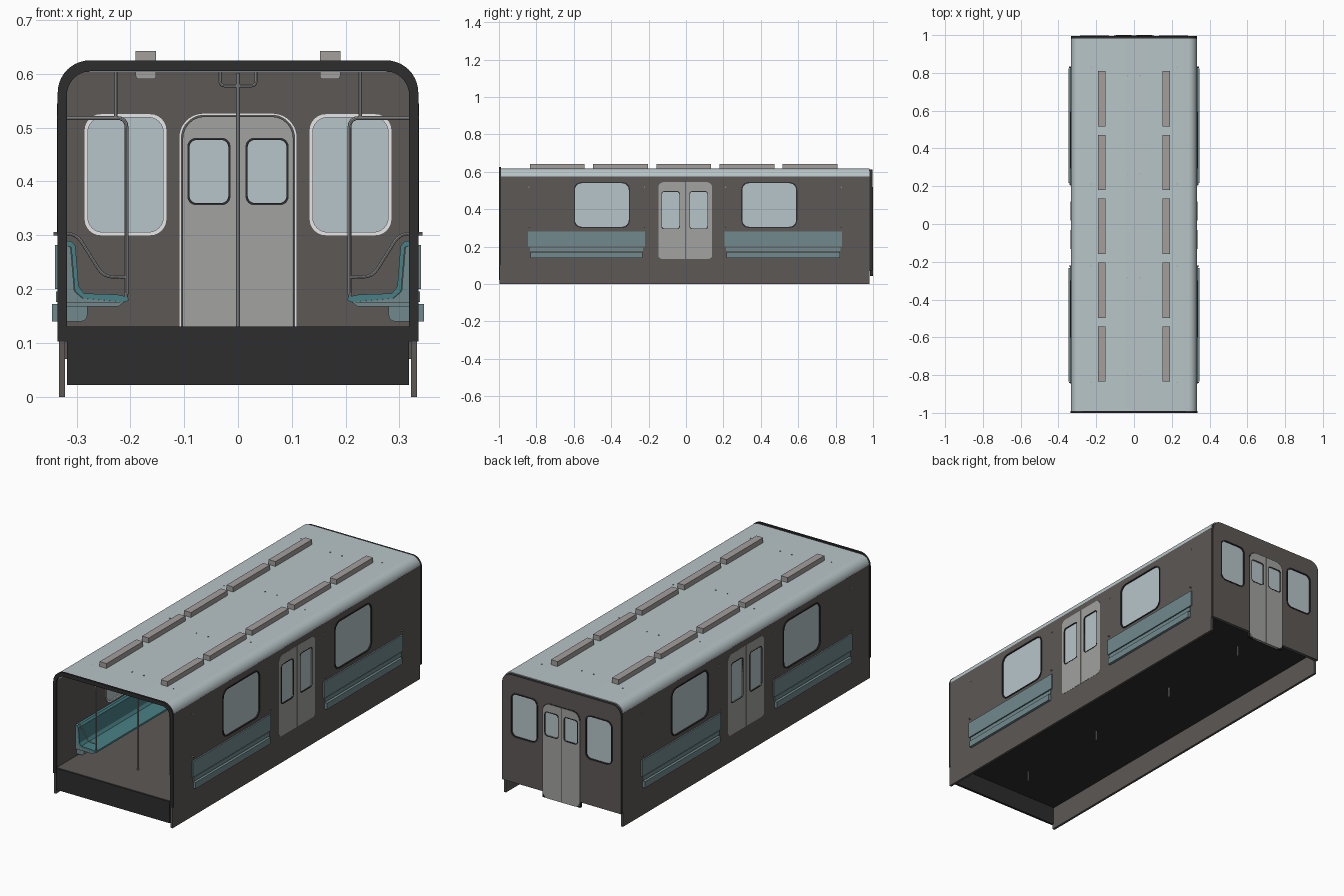
import bpy, bmesh, math
from mathutils import Vector

if "Cube" in bpy.data.objects:
    bpy.data.objects.remove(bpy.data.objects["Cube"])


def mat(name, rgb):
    m = bpy.data.materials.new(name)
    m.diffuse_color = (*rgb, 1)
    m.use_nodes = True
    m.node_tree.nodes["Principled BSDF"].inputs["Base Color"].default_value = m.diffuse_color
    return m


WALL = mat("wall_brown_grey", (0.108, 0.098, 0.093))
DARK = mat("dark_trim", (0.026, 0.026, 0.026))
ROOF = mat("roof_pale_blue", (0.48, 0.56, 0.575))
GLASS = mat("window_glass", (0.47, 0.56, 0.59))
DOOR = mat("door_grey", (0.36, 0.36, 0.35))
WHITE = mat("frame_white", (0.85, 0.85, 0.85))
STEEL = mat("rail_steel", (0.33, 0.33, 0.33))
TEAL = mat("seat_teal", (0.064, 0.214, 0.233))
SHELL = mat("seat_shell_teal", (0.165, 0.255, 0.27))
LAMP = mat("lamp_grey", (0.36, 0.345, 0.335))


def finish(name, curve, material, place=None):
    """Turn a curve into a clean mesh object, moving its points with place()."""
    tmp = bpy.data.objects.new("tmp", curve)
    bpy.context.collection.objects.link(tmp)
    dg = bpy.context.evaluated_depsgraph_get()
    me = bpy.data.meshes.new_from_object(tmp.evaluated_get(dg))
    bpy.data.objects.remove(tmp)
    bm = bmesh.new()
    bm.from_mesh(me)
    bmesh.ops.remove_doubles(bm, verts=bm.verts, dist=1e-5)
    if place:
        for v in bm.verts:
            v.co = place(*v.co)
    bmesh.ops.recalc_face_normals(bm, faces=bm.faces)
    bm.to_mesh(me)
    bm.free()
    me.materials.clear()
    me.materials.append(material)
    ob = bpy.data.objects.new(name, me)
    bpy.context.collection.objects.link(ob)
    return ob


def add_spline(curve, pts, cyclic):
    s = curve.splines.new('POLY')
    s.points.add(len(pts) - 1)
    for p, co in zip(s.points, pts):
        p.co = (*co, 1) if len(co) == 3 else (*co, 0, 1)
    s.use_cyclic_u = cyclic


def panel(name, loops, axis, pos, depth, material):
    """Extrude an outline (further loops are holes) along x or y."""
    c = bpy.data.curves.new(name, 'CURVE')
    c.dimensions, c.fill_mode, c.extrude = '2D', 'BOTH', depth / 2
    for loop in loops:
        add_spline(c, loop, True)
    if axis == 'x':
        place = lambda u, v, w: Vector((pos + w, u, v))
    else:
        place = lambda u, v, w: Vector((u, pos + w, v))
    return finish(name, c, material, place)


def tube(name, pts, r=0.0035, bend=0.018):
    """Round rail through a few points, with bent corners."""
    pts = [Vector(p) for p in pts]
    path = [pts[0]]
    for a, b, c in zip(pts, pts[1:], pts[2:]):
        p, q = b + (a - b).normalized() * bend, b + (c - b).normalized() * bend
        path += [p * (1 - t) ** 2 + b * 2 * t * (1 - t) + q * t * t for t in (0, .25, .5, .75, 1)]
    path.append(pts[-1])
    c = bpy.data.curves.new(name, 'CURVE')
    c.dimensions, c.bevel_depth, c.bevel_resolution, c.use_fill_caps = '3D', r, 2, True
    add_spline(c, [tuple(p) for p in path], False)
    return finish(name, c, STEEL)


def rr(u0, u1, v0, v1, r, n=6):
    """Rounded rectangle; r is one radius or (bl, br, tr, tl)."""
    rs = r if isinstance(r, tuple) else (r,) * 4
    out = []
    for i, (u, v, su, sv) in enumerate(((u0, v0, 1, 1), (u1, v0, -1, 1), (u1, v1, -1, -1), (u0, v1, 1, -1))):
        q = rs[i]
        for k in range(n + 1 if q else 1):
            a = math.pi + i * math.pi / 2 + k / n * math.pi / 2
            out.append((u + su * q + q * math.cos(a), v + sv * q + q * math.sin(a)) if q else (u, v))
    return out


def arch(w, z0, z1, r):
    return rr(-w, w, z0, z1, (0, 0, r, r), 10)


def box(name, x, y, z, material):
    return panel(name, [rr(*x, *z, 0)], 'y', (y[0] + y[1]) / 2, y[1] - y[0], material)


def window(name, axis, pos, out, rect, r, t=0.006):
    """Glass pane with a dark outer and a white inner frame ring."""
    u0, u1, v0, v1 = rect
    hole = rr(u0 + t, u1 - t, v0 + t, v1 - t, r - t / 2)
    panel(name + "_glass", [rr(u0 + t / 2, u1 - t / 2, v0 + t / 2, v1 - t / 2, r)], axis, pos, 0.005, GLASS)
    panel(name + "_outer_frame", [rr(*rect, r), hole], axis, pos + out * 0.005, 0.008, DARK)
    panel(name + "_inner_frame", [rr(*rect, r), hole], axis, pos - out * 0.005, 0.008, WHITE)


def door(name, axis, pos, out, rect, r, panes):
    """Two sliding leaves with a window each, plus a surrounding frame."""
    u0, u1, v0, v1 = rect
    mid = (u0 + u1) / 2
    for i, pane in enumerate(panes):
        a, b = ((u0, mid - .0015), (mid + .0015, u1))[i]
        rad = ((r * .6, 0, 0, r), (0, r * .6, r, 0))[i]
        p0, p1, q0, q1 = pane
        ring = rr(p0 - .004, p1 + .004, q0 - .004, q1 + .004, .016)
        panel(name + "_leaf", [rr(a, b, v0, v1, rad), rr(*pane, .013)], axis, pos, 0.014, DOOR)
        panel(name + "_pane", [rr(p0 - .002, p1 + .002, q0 - .002, q1 + .002, .013)], axis, pos, 0.005, GLASS)
        panel(name + "_pane_frame", [ring, rr(*pane, .013)], axis, pos, 0.016, DARK)
    panel(name + "_seam", [rr(mid - .003, mid + .003, v0 + .001, v1 - .001, 0)], axis, pos, 0.009, DARK)
    panel(name + "_frame", [rr(u0 - .004, u1 + .004, v0, v1 + .004, (0, 0, r, r)),
                            rr(u0, u1, v0 + .001, v1, (0, 0, r, r))], axis, pos - out * .002, 0.014, DARK)


# side walls with windows and doors
SIDE_WIN = [(-.60, -.30, .30, .545), (.295, .595, .30, .545)]
SIDE_DOOR = (-.148, .14, .135, .545)
for s in (-1, 1):
    x = s * .327
    panel("side_wall", [rr(-.998, .98, 0, .575, 0)] + [rr(*w, .04) for w in SIDE_WIN]
          + [rr(*SIDE_DOOR, (.018, .018, .03, .03))], 'x', x, .012, WALL)
    for w in SIDE_WIN:
        window("side_window", 'x', x, s, w, .04)
    door("side_door", 'x', x, s, SIDE_DOOR, .03, [(-.128, -.036, .297, .493), (.022, .114, .297, .493)])

# back wall with dark edges, windows and door
END_WIN = [(-.285, -.133, .30, .525), (.133, .285, .30, .525)]
END_DOOR = (-.102, .102, .042, .52)
back = panel("back_wall", [arch(.333, .07, .613, .05)] + [rr(*w, .03) for w in END_WIN]
             + [rr(-.102, .102, .075, .52, (0, 0, .04, .04))], 'y', .988, .016, WALL)
back.data.materials.append(DARK)
for f in back.data.polygons:
    if abs(f.normal.y) < .5 and (abs(f.center.x) > .3 or f.center.z > .56):
        f.material_index = 1
for w in END_WIN:
    window("end_window", 'y', .989, 1, w, .03)
door("end_door", 'y', .992, 1, END_DOOR, .04, [(-.09, -.018, .36, .477), (.018, .09, .36, .477)])
panel("end_door_inner_trim", [arch(.11, .13, .527, .046), arch(.105, .131, .523, .042)], 'y', .98, .008, WHITE)

# roof shell, front rim, floor and front apron
roof = arch(.333, .572, .617, .045)[2:]
inner = arch(.321, .572, .603, .031)[2:]
panel("roof", [[(.333, .572)] + roof + [(-.333, .572), (-.321, .572)] + inner[::-1] + [(.321, .572)]],
      'y', -.0075, 1.977, ROOF)
rim_out, rim_in = arch(.335, .103, .625, .06), arch(.318, .103, .605, .045)
panel("front_rim", [rim_out[1:] + rim_out[:1] + rim_in[:1] + rim_in[:0:-1]], 'y', -.995, .01, DARK)
box("floor_top", (-.321, .321), (-.99, .98), (.124, .13), WALL)
box("floor_underside", (-.321, .321), (-.99, .98), (.115, .124), DARK)
box("front_apron", (-.3175, .3175), (-1, -.988), (.022, .131), DARK)

# ceiling lamps that rise through the roof
for s in (-1, 1):
    for i in range(5):
        y0 = -.835 + i * .338
        xs = sorted((s * .152, s * .19))
        box("lamp_housing", xs, (y0, y0 + .293), (.6, .642), LAMP)
        panel("lamp_diffuser", [rr(xs[0], xs[1], .59, .604, (.006, .006, 0, 0))], 'y', y0 + .1465, .293, DOOR)

# bench seats, their shells and the boxes that show outside
CUSHION = [(.322, .29), (.31, .289), (.302, .28), (.296, .205), (.286, .192), (.225, .19), (.205, .186),
           (.203, .179), (.212, .176), (.288, .183), (.303, .196), (.310, .278), (.322, .282)]
BODY = [(.325, .283), (.311, .278), (.304, .196), (.289, .183), (.212, .176), (.222, .168), (.325, .168)]
for s in (-1, 1):
    for y0, y1 in ((-.845, -.22), (.205, .835)):
        yc, ln = (y0 + y1) / 2, y1 - y0
        panel("seat_cushion", [[(s * a, b) for a, b in CUSHION]], 'y', yc, ln, TEAL)
        panel("seat_body", [[(s * a, b) for a, b in BODY]], 'y', yc, ln - .004, SHELL)
        box("seat_back_plate", sorted((s * .325, s * .340)), (y0, y1), (.2, .282), SHELL)
        box("seat_base_plate", sorted((s * .325, s * .338)), (y0 + .01, y1 - .01), (.176, .196), SHELL)
        xs = sorted((s * .28, s * .346))
        rad = (.012, 0, 0, 0) if s > 0 else (0, .012, 0, 0)
        panel("seat_heater_box", [rr(*xs, .14, .172, rad)], 'y', yc, ln - .025, SHELL)

    # handrails at both ends of every bench
    for y in (-.84, -.222, .212, .83):
        tube("grab_rail", [(s * .336, y, .518), (s * .207, y, .518), (s * .207, y, .175), (s * .33, y, .175)])
        tube("arm_rail", [(s * .343, y, .303), (s * .3, y, .303), (s * .25, y, .223), (s * .207, y, .222)], .003)
        tube("rail_hanger", [(s * .227, y, .518), (s * .227, y, .619)], .003)

# centre poles with ceiling brackets
for y in (-.8, -.285, .265, .785):
    tube("centre_pole", [(0, y, .065), (0, y, .602)], .004)
    tube("pole_bracket", [(-.033, y, .62), (-.033, y, .578), (.033, y, .578), (.033, y, .62)], .003, .008)

# smooth shading on curved parts, sharp edges kept
for ob in bpy.context.collection.objects:
    ob.select_set(True)
    bpy.context.view_layer.objects.active = ob
bpy.ops.object.shade_smooth_by_angle(angle=math.radians(32))
